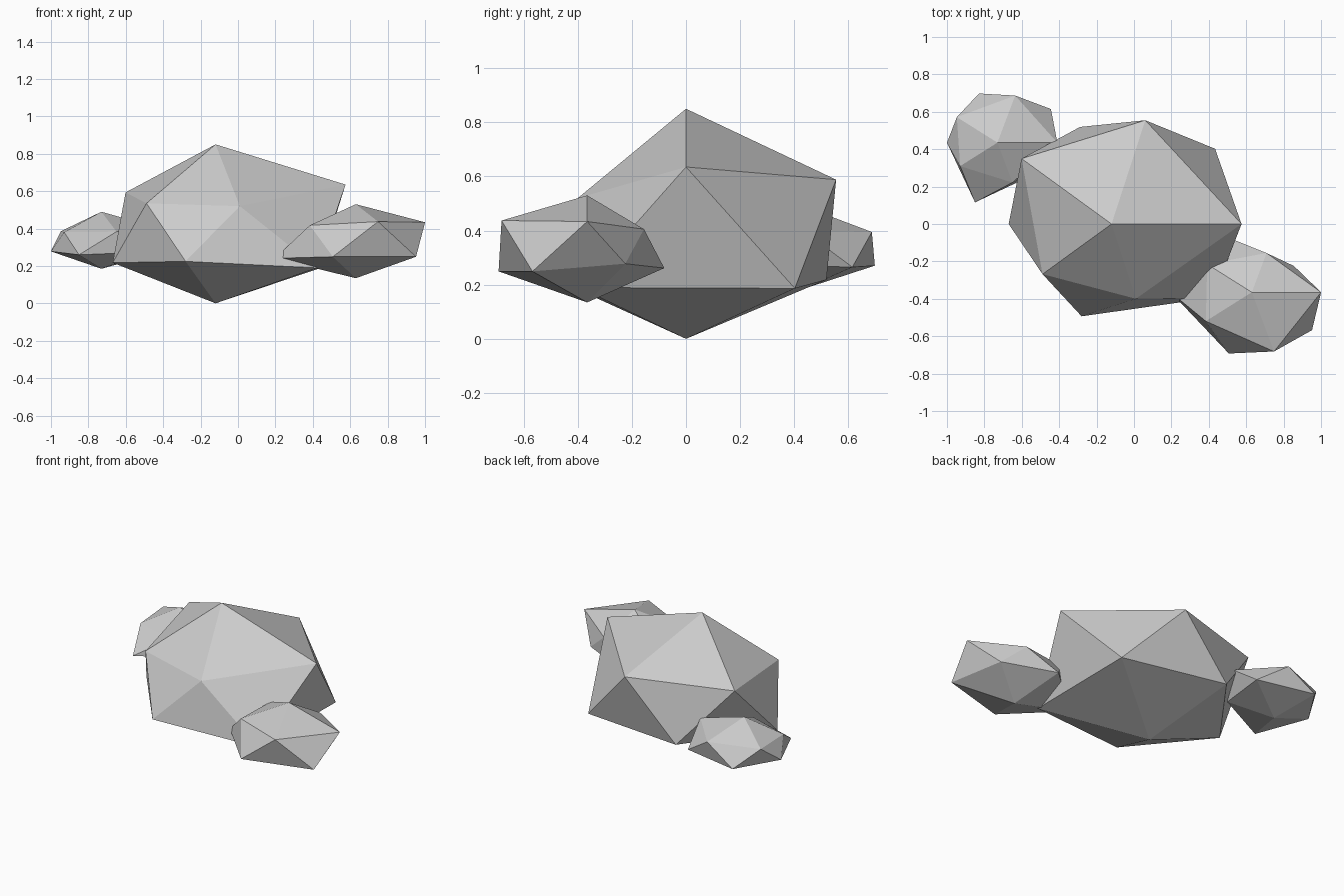
import bpy
import bmesh
from math import atan2, tau
from mathutils import Vector

if "Cube" in bpy.data.objects:
    bpy.data.objects.remove(bpy.data.objects["Cube"], do_unlink=True)

# Plain stone colour
stone = bpy.data.materials.new("grey_stone")
stone.use_nodes = True
grey = (0.6, 0.6, 0.6, 1.0)
stone.diffuse_color = grey
stone.node_tree.nodes["Principled BSDF"].inputs["Base Color"].default_value = grey


def ring_order(vert):
    """Sort from bottom to top, then anticlockwise from the +x side."""
    angle = (atan2(vert.co.y, vert.co.x) + 0.1) % tau
    return round(vert.co.z, 1), angle


def make_rock(name, centre, depth, rise, drop, bottom, lower, upper, top):
    """Low-poly rock: an icosahedron whose corners have their own radii,
    squashed by depth in y, by rise above the centre and by drop below it."""
    bm = bmesh.new()
    bmesh.ops.create_icosphere(bm, subdivisions=1, radius=1.0)
    corners = sorted(bm.verts, key=ring_order)
    for vert, radius in zip(corners, [bottom, *lower, *upper, top]):
        height = rise if vert.co.z > 0 else drop
        squash = Vector((1.0, depth, height))
        vert.co = Vector(centre) + vert.co * squash * radius
    bmesh.ops.recalc_face_normals(bm, faces=bm.faces)
    mesh = bpy.data.meshes.new(name)
    bm.to_mesh(mesh)
    bm.free()
    mesh.materials.append(stone)
    rock = bpy.data.objects.new(name, mesh)
    bpy.context.collection.objects.link(rock)
    return rock


# Main boulder
make_rock("large_rock", centre=(-0.12, 0.0, 0.344),
          depth=1.0, rise=0.838, drop=0.46, bottom=0.747,
          lower=(0.765, 0.61, 0.615, 0.58, 0.75),
          upper=(0.777, 0.652, 0.665, 0.51, 0.47), top=0.604)

# Smaller stone in front, on the left
make_rock("front_left_rock", centre=(0.63, -0.365, 0.343),
          depth=0.865, rise=0.49, drop=0.47, bottom=0.443,
          lower=(0.31, 0.387, 0.485, 0.445, 0.445),
          upper=(0.414, 0.285, 0.33, 0.34, 0.43), top=0.382)

# Smallest stone behind, on the right
make_rock("back_right_rock", centre=(-0.73, 0.435, 0.32),
          depth=0.865, rise=0.49, drop=0.31, bottom=0.435,
          lower=(0.395, 0.357, 0.302, 0.434, 0.33),
          upper=(0.358, 0.342, 0.3, 0.276, 0.29), top=0.347)
